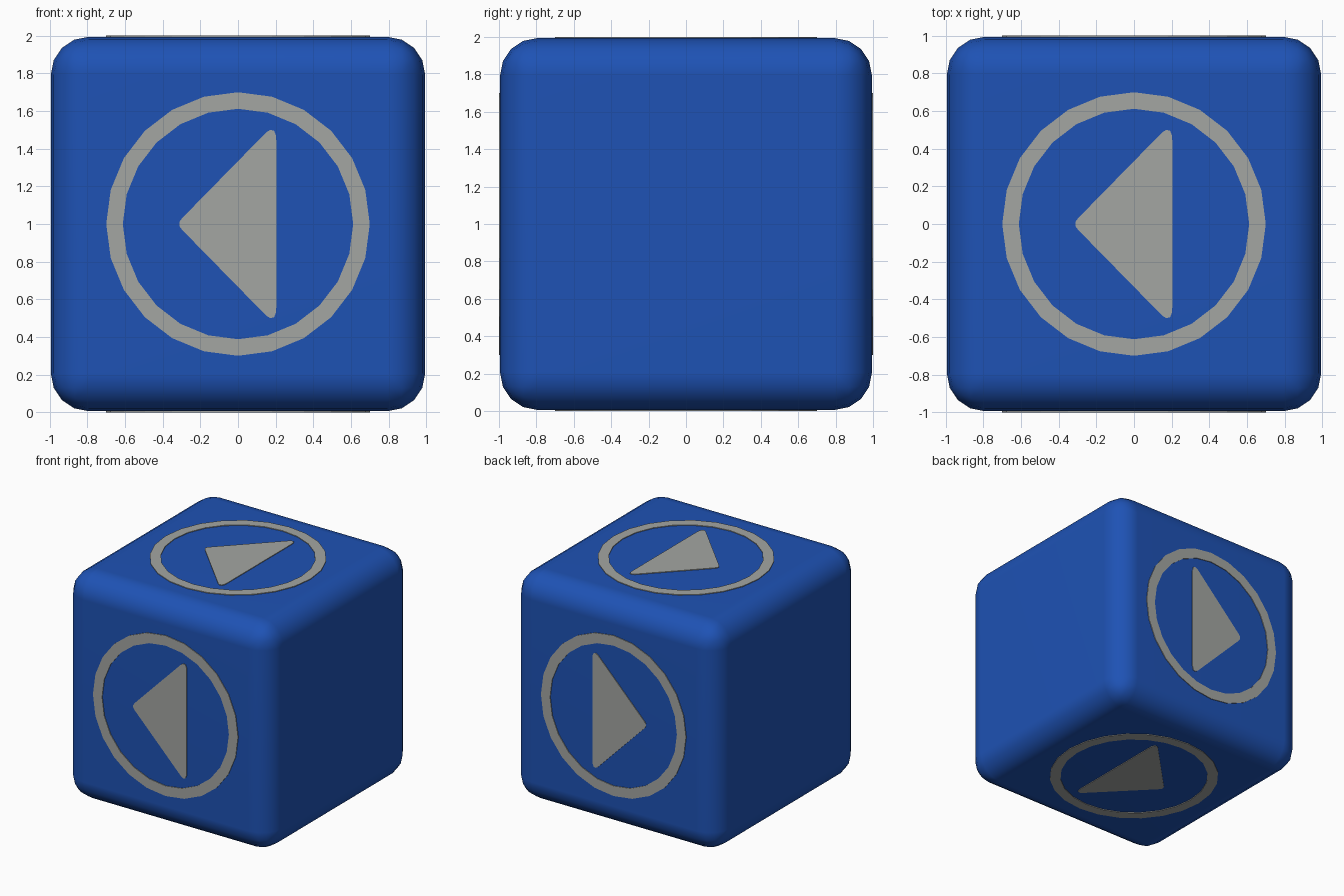
import bpy, bmesh
from math import pi, sin, cos
from mathutils import Matrix

if "Cube" in bpy.data.objects:
    bpy.data.objects.remove(bpy.data.objects["Cube"])

HALF = 0.994      # half width of the block
RADIUS = 0.2      # rounding of its edges
SEGMENTS = 24


def material(name, rgb):
    m = bpy.data.materials.new(name)
    m.diffuse_color = (*rgb, 1)
    m.use_nodes = True
    m.node_tree.nodes["Principled BSDF"].inputs["Base Color"].default_value = m.diffuse_color
    return m


blue = material("blue", (0.013, 0.085, 0.46))
grey = material("light_grey", (0.37, 0.38, 0.36))


def make_object(name, bm, mat):
    bmesh.ops.recalc_face_normals(bm, faces=bm.faces)
    me = bpy.data.meshes.new(name)
    bm.to_mesh(me)
    bm.free()
    me.materials.append(mat)
    ob = bpy.data.objects.new(name, me)
    bpy.context.collection.objects.link(ob)
    return ob


def circle(r):
    return [(r * cos(2 * pi * i / SEGMENTS), r * sin(2 * pi * i / SEGMENTS))
            for i in range(SEGMENTS)]


def plate(name, faces2d, turn):
    """Thin raised plate lying on the top face, turned about x to another face."""
    bm = bmesh.new()
    for pts in faces2d:
        bm.faces.new([bm.verts.new((x, y, 0.98)) for x, y in pts])
    bmesh.ops.remove_doubles(bm, verts=bm.verts, dist=1e-5)
    ext = bmesh.ops.extrude_face_region(bm, geom=list(bm.faces), use_keep_orig=True)
    for g in ext["geom"]:
        if isinstance(g, bmesh.types.BMVert):
            g.co.z = 1.0
    place = Matrix.Translation((0, 0, 1)) @ Matrix.Rotation(turn, 4, 'X')
    bmesh.ops.transform(bm, matrix=place, verts=bm.verts)
    return make_object(name, bm, grey)


# Rounded block
bm = bmesh.new()
bmesh.ops.create_cube(bm, size=2 * HALF, matrix=Matrix.Translation((0, 0, 1)))
bmesh.ops.bevel(bm, geom=list(bm.edges), offset=RADIUS, segments=4,
                profile=0.5, affect='EDGES')
block = make_object("block", bm, blue)
for p in block.data.polygons:
    p.use_smooth = True
normals = block.modifiers.new("flat_sides", 'WEIGHTED_NORMAL')
normals.keep_sharp = True

# Ring outline as quads, arrow outline with softened corners
outer, inner = circle(0.70), circle(0.612)
ring = [(outer[i], outer[(i + 1) % SEGMENTS], inner[(i + 1) % SEGMENTS], inner[i])
        for i in range(SEGMENTS)]
half = [(-0.312, 0.01), (-0.298, 0.03), (0.15, 0.487), (0.172, 0.5),
        (0.192, 0.495), (0.202, 0.47), (0.204, 0.43)]
arrow = half + [(x, -y) for x, y in reversed(half)]

# Ring and arrow on the four faces around x; the two ends stay plain
for side, turn in (("top", 0), ("front", pi / 2), ("bottom", pi), ("back", -pi / 2)):
    plate(side + "_ring", ring, turn)
    plate(side + "_arrow", [arrow], turn)
